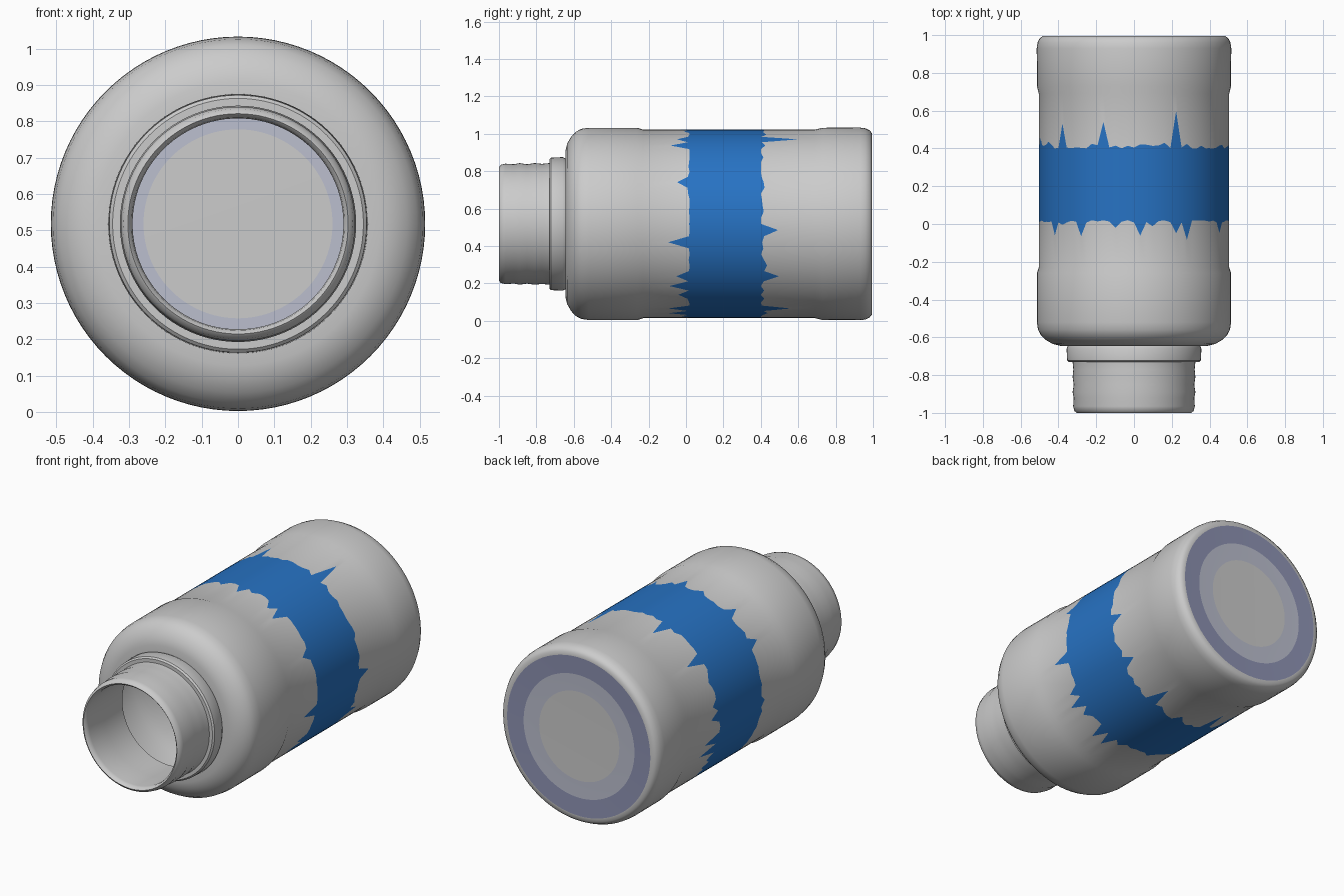
import bpy, bmesh, math, random

if "Cube" in bpy.data.objects:
    bpy.data.objects.remove(bpy.data.objects["Cube"])

random.seed(4)
SEGS = 96
AXIS_Z = 0.518


def material(name, rgb):
    m = bpy.data.materials.new(name)
    m.diffuse_color = (*rgb, 1)
    m.use_nodes = True
    m.node_tree.nodes["Principled BSDF"].inputs["Base Color"].default_value = m.diffuse_color
    return m


def lathe(name, profile, mats=(), mat_of=None, jitter=None):
    """Revolve (y, r) points around the lying bottle axis, front to back."""
    bm = bmesh.new()
    rings = []
    for i, (y, r) in enumerate(profile):
        ring = []
        for j in range(SEGS):
            a = 2 * math.pi * j / SEGS
            dy = jitter[i][j] if jitter and i in jitter else 0
            ring.append(bm.verts.new((r * math.cos(a), y + dy, AXIS_Z + r * math.sin(a))))
        rings.append(ring)
    for i in range(len(rings) - 1):
        for j in range(SEGS):
            k = (j + 1) % SEGS
            f = bm.faces.new((rings[i][j], rings[i + 1][j], rings[i + 1][k], rings[i][k]))
            f.material_index = mat_of.get(i, 0) if mat_of else 0
    bmesh.ops.remove_doubles(bm, verts=bm.verts, dist=1e-5)
    me = bpy.data.meshes.new(name)
    bm.to_mesh(me)
    bm.free()
    for m in mats:
        me.materials.append(m)
    ob = bpy.data.objects.new(name, me)
    bpy.context.collection.objects.link(ob)
    bpy.ops.object.select_all(action='DESELECT')
    ob.select_set(True)
    bpy.context.view_layer.objects.active = ob
    bpy.ops.object.shade_smooth_by_angle(angle=math.radians(40))
    return ob


def ragged(direction, depth):
    """Random brush-like spikes, a few of them long."""
    return [direction * depth * (random.random() ** 3 if j % 2 else 0.1 * random.random())
            for j in range(SEGS)]


grey = material("plain_grey", (0.8, 0.8, 0.8))
blue = material("band_blue", (0.02, 0.17, 0.55))
slate = material("base_slate", (0.27, 0.29, 0.45))
pale = material("base_pale", (0.5, 0.52, 0.62))

# Body: rounded shoulder, recessed middle with ragged blue band, rounded heel
body = [(-0.645, 0.33), (-0.645, 0.39), (-0.635, 0.43), (-0.615, 0.465), (-0.59, 0.492),
        (-0.56, 0.508), (-0.52, 0.514), (-0.26, 0.514), (-0.23, 0.504),
        (0.02, 0.504), (0.40, 0.504),
        (0.69, 0.504), (0.73, 0.514), (0.93, 0.515), (0.96, 0.511), (0.982, 0.5),
        (0.994, 0.485), (0.995, 0.465)]
lathe("bottle_body", body, (grey, blue), {9: 1},
      {9: ragged(-1, 0.13), 10: ragged(1, 0.2)})

# Base disc with a darker tinted border
lathe("bottle_base", [(0.995, 0.465), (0.992, 0.36), (0.99, 0.26), (0.99, 0.0)],
      (slate, pale, grey), {1: 1, 2: 2})

# Collar ring between shoulder and neck
lathe("neck_collar", [(-0.73, 0.322), (-0.73, 0.345), (-0.722, 0.354), (-0.66, 0.357),
                      (-0.645, 0.35)])

# Hollow neck with a turned-in lip and faint thread ridges
lathe("bottle_neck", [(-0.645, 0.30), (-0.82, 0.296), (-0.97, 0.29), (-0.99, 0.293),
                      (-1.0, 0.303), (-0.99, 0.316), (-0.965, 0.322), (-0.92, 0.319),
                      (-0.89, 0.325), (-0.85, 0.319), (-0.81, 0.325), (-0.77, 0.321),
                      (-0.73, 0.325), (-0.645, 0.33)])
